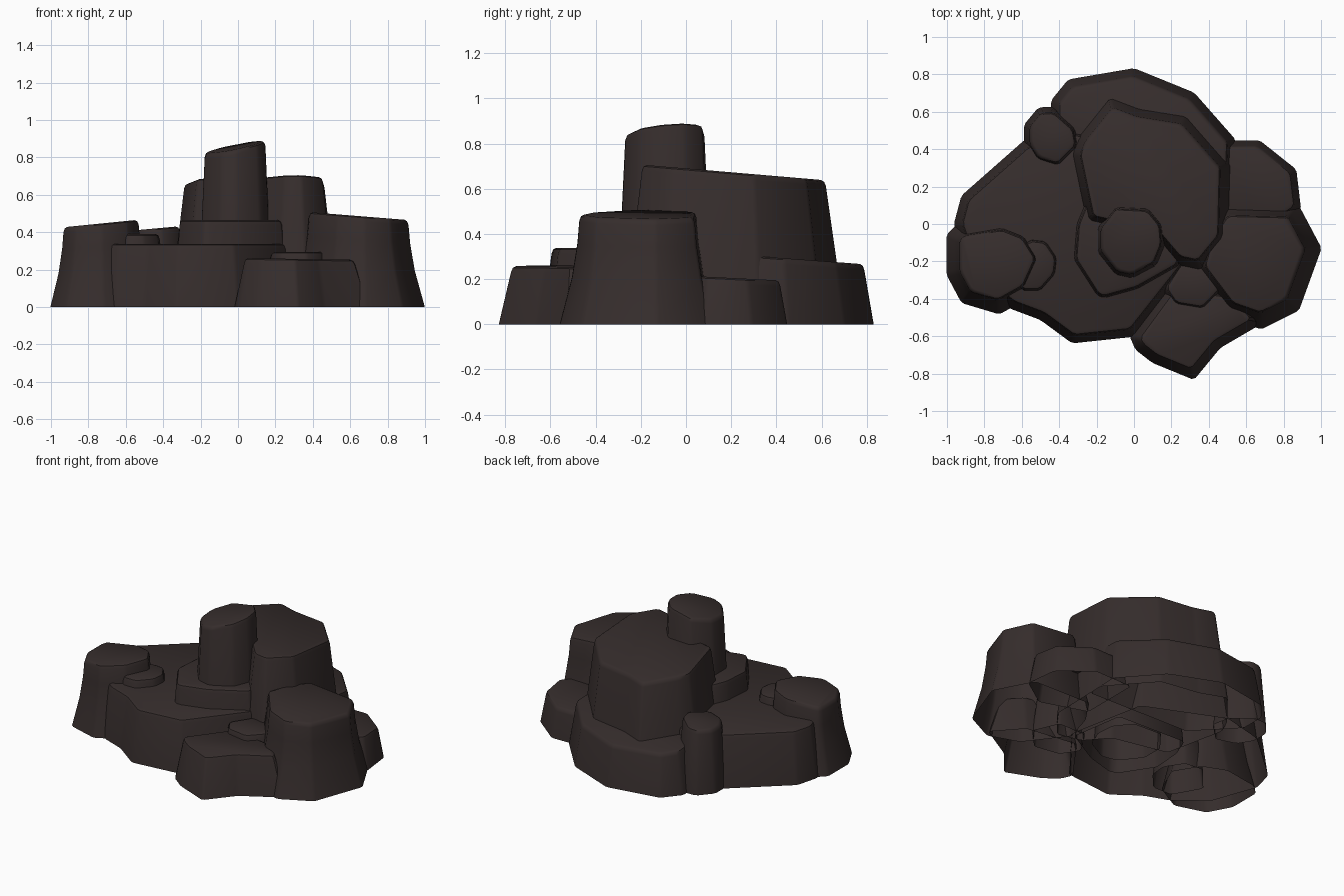
import bpy, bmesh, math
from mathutils import Vector

if "Cube" in bpy.data.objects:
    bpy.data.objects.remove(bpy.data.objects["Cube"])

stone = bpy.data.materials.new("dark brown stone")
stone.diffuse_color = (0.036, 0.026, 0.025, 1)
stone.use_nodes = True
stone.node_tree.nodes["Principled BSDF"].inputs["Base Color"].default_value = stone.diffuse_color

STRAIGHT = [(0, 0), (1, 1)]
BULGED = [(0, 0), (0.62, 0.45), (0.9, 0.78), (1, 1)]


def inset(pts, d):
    """Move every edge of a counter-clockwise outline inwards by d."""
    out, n = [], len(pts)
    for i in range(n):
        p = Vector(pts[i])
        a = (p - Vector(pts[i - 1])).normalized()
        b = (Vector(pts[(i + 1) % n]) - p).normalized()
        na, nb = Vector((-a.y, a.x)), Vector((-b.y, b.x))
        out.append(p + (na + nb) * d / max(1 + na.dot(nb), 0.6))
    return out


def cut_corners(pts, d=0.013):
    """Replace every corner by a short edge."""
    out, n = [], len(pts)
    for i, p in enumerate(pts):
        for q in (pts[i - 1], pts[(i + 1) % n]):
            v = q - p
            out.append(p + v.normalized() * min(d, v.length * 0.35))
    return out


def rock(name, pts, height, slope=(0, 0), wall=0.04, rim=0.02, level=0.0, profile=STRAIGHT):
    """Tapered stone column down to the ground, open below, with a tilted
    chamfered top. The outline is given at height level."""
    area = sum(pts[i - 1][0] * pts[i][1] - pts[i][0] * pts[i - 1][1] for i in range(len(pts)))
    if area < 0:
        pts = pts[::-1]
    pts = inset(pts, -0.003)
    top = lambda p: height + slope[0] * p.x + slope[1] * p.y
    ring = lambda d: cut_corners(inset(pts, d))
    foot = -wall * level / (height - level)
    bm = bmesh.new()
    rings = []
    for s, t in profile:
        rings.append([bm.verts.new((p.x, p.y, (top(p) - rim * 1.3) * t))
                      for p in ring(foot + (wall - foot) * s)])
    rings.append([bm.verts.new((p.x, p.y, top(p) - rim * 0.35)) for p in ring(wall + rim * 0.35)])
    rings.append([bm.verts.new((p.x, p.y, top(p))) for p in ring(wall + rim)])
    n = len(rings[0])
    for lo, hi in zip(rings, rings[1:]):
        for i in range(n):
            j = (i + 1) % n
            bm.faces.new((lo[i], lo[j], hi[j], hi[i]))
    bm.faces.new(rings[-1])
    me = bpy.data.meshes.new(name)
    bm.to_mesh(me)
    bm.free()
    me.materials.append(stone)
    ob = bpy.data.objects.new(name, me)
    bpy.context.collection.objects.link(ob)
    bpy.ops.object.select_all(action='DESELECT')
    ob.select_set(True)
    bpy.context.view_layer.objects.active = ob
    bpy.ops.object.shade_smooth_by_angle(angle=math.radians(40))


# Low shelves around the ground
rock("left_shelf", [(-0.96, 0), (-0.92, 0.15), (-0.58, 0.45), (-0.3, 0.52), (0.2, 0.3),
                    (0.3, -0.22), (0, -0.6), (-0.33, -0.635), (-0.5, -0.51),
                    (-0.66, -0.45), (-0.85, -0.3)], 0.338, wall=0.04)
rock("back_shelf", [(-0.44, 0.66), (-0.35, 0.77), (0, 0.83), (0.32, 0.7), (0.54, 0.45),
                    (0.53, 0.23), (-0.2, 0.25), (-0.44, 0.5)], 0.325, (0, -0.075), wall=0.04)
rock("right_back_shelf", [(0.4, 0.44), (0.67, 0.445), (0.865, 0.29), (0.89, 0.08),
                          (0.7, -0.05), (0.4, 0.05)], 0.215, (0, -0.05), wall=0.03)
rock("front_shelf", [(-0.02, -0.6), (0.01, -0.67), (0.1, -0.74), (0.32, -0.83),
                     (0.46, -0.66), (0.7, -0.52), (0.55, -0.35), (0.2, -0.3)],
     0.262, (-0.015, 0), wall=0.045)

# Medium columns left and right
rock("right_column", [(0.46, 0.125), (0.87, 0.115), (1.0, -0.13), (0.88, -0.46), (0.68, -0.56),
                      (0.48, -0.49), (0.29, -0.24), (0.35, -0.04)],
     0.538, (-0.08, 0), wall=0.08, profile=BULGED)
rock("left_column", [(-1.0, -0.06), (-0.94, 0.0), (-0.7, 0.04), (-0.55, -0.02), (-0.45, -0.18),
                     (-0.54, -0.38), (-0.72, -0.48), (-0.92, -0.42), (-1.0, -0.27)],
     0.52, (0.1, 0), wall=0.07, profile=BULGED)

# Small stumps and slabs
rock("left_step", [(-0.56, -0.08), (-0.47, -0.09), (-0.41, -0.18), (-0.42, -0.27), (-0.5, -0.36),
                   (-0.6, -0.36), (-0.68, -0.22)], 0.39, wall=0.01, level=0.3)
rock("back_left_stump", [(-0.585, 0.42), (-0.585, 0.53), (-0.51, 0.62), (-0.42, 0.625), (-0.3, 0.52),
                         (-0.28, 0.41), (-0.4, 0.29), (-0.53, 0.33)], 0.46, (0.09, 0), wall=0.03)
rock("front_step", [(0.16, -0.34), (0.22, -0.43), (0.37, -0.455), (0.48, -0.34), (0.42, -0.2),
                    (0.25, -0.2)], 0.295, wall=0.01, level=0.2)

# Central stack: plinth, main rock and pillar
rock("plinth", [(-0.26, 0.12), (-0.31, 0), (-0.325, -0.19), (-0.2, -0.385), (-0.16, -0.4),
                (0.02, -0.35), (0.25, -0.22), (0.2, 0.1)], 0.465, wall=0.015, level=0.25)
rock("main_rock", [(-0.34, 0.38), (-0.3, 0.47), (-0.13, 0.68), (0.03, 0.62), (0.28, 0.58), (0.51, 0.32),
                   (0.5, -0.08), (0.36, -0.25), (0.22, -0.22), (0.1, -0.08), (-0.26, 0)],
     0.69, (0, -0.085), wall=0.05, level=0.22)
rock("pillar", [(-0.195, -0.02), (-0.195, -0.15), (-0.1, -0.27), (-0.01, -0.29), (0.12, -0.22),
                (0.165, -0.11), (0.155, 0), (0.08, 0.09), (-0.1, 0.1)],
     0.866, (0.2, 0.08), wall=0.02, level=0.4)
